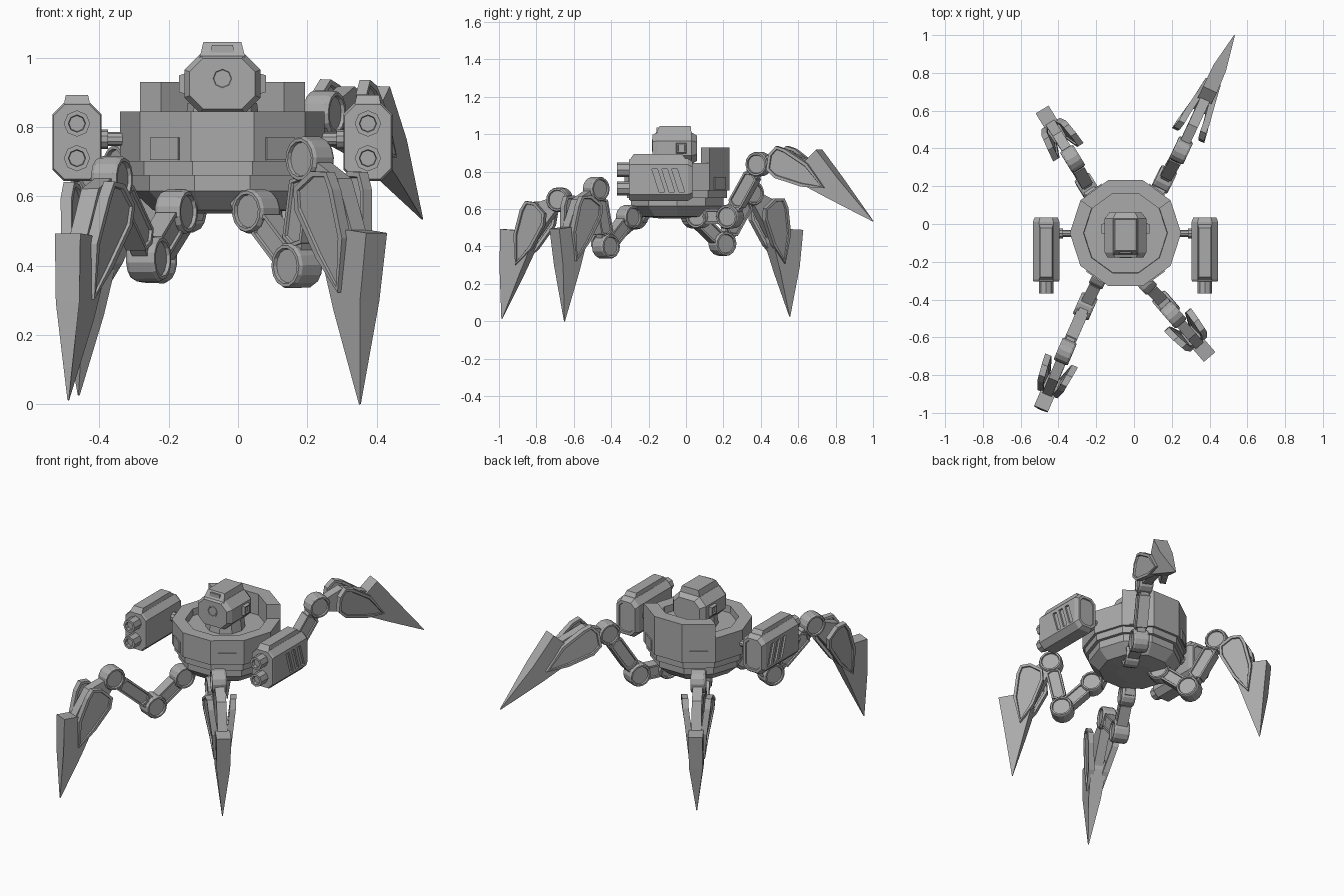
import bpy, bmesh
from math import sin, cos, pi, radians
from mathutils import Vector, Matrix

cube = bpy.data.objects.get("Cube")
if cube:
    bpy.data.objects.remove(cube)

grey = bpy.data.materials.new("plain grey")
grey.use_nodes = True
grey.diffuse_color = (0.4, 0.4, 0.4, 1)
grey.node_tree.nodes["Principled BSDF"].inputs["Base Color"].default_value = (0.4, 0.4, 0.4, 1)

CX, CY = -0.045, -0.048
CENTRE = Matrix.Translation((CX, CY, 0))


def loft(name, rings, frame=Matrix(), inset=0, depth=0.008, ends=(0, 1)):
    """Skin a list of point rings, cap both ends, optionally recess the caps."""
    bm = bmesh.new()
    rows = [[bm.verts.new(frame @ Vector(p)) for p in ring] for ring in rings]
    for a, b in zip(rows, rows[1:]):
        n = len(a)
        for i in range(n):
            bm.faces.new((a[i], a[(i + 1) % n], b[(i + 1) % n], b[i]))
    caps = [bm.faces.new(rows[0][::-1]), bm.faces.new(rows[-1])]
    bmesh.ops.recalc_face_normals(bm, faces=bm.faces)
    if inset:
        caps = [caps[i] for i in ends]
        bmesh.ops.inset_individual(bm, faces=caps, thickness=inset)
        bmesh.ops.inset_individual(bm, faces=caps, thickness=0.003, depth=-depth)
    mesh = bpy.data.meshes.new(name)
    bm.to_mesh(mesh)
    bm.free()
    mesh.materials.append(grey)
    obj = bpy.data.objects.new(name, mesh)
    bpy.context.collection.objects.link(obj)
    return obj


def lathe(name, profile, sides, frame):
    rings = [[(r * cos(2 * pi * i / sides), r * sin(2 * pi * i / sides), z)
              for i in range(sides)] for r, z in profile]
    return loft(name, rings, frame)


def slab(name, points, half, frame, inset=0):
    """Outline in the frame's first two axes, thickened along the third."""
    return loft(name, [[(s, t, k * half) for s, t in points] for k in (-1, 1)], frame, inset)


def octagon(w, h, c):
    return [(w, c - h), (w, h - c), (w - c, h), (c - w, h),
            (-w, h - c), (-w, c - h), (c - w, -h), (w - c, -h)]


def plane_frame(origin, target, up):
    """First axis to the target, second towards up, third sideways."""
    s = (target - origin).normalized()
    t = (up - s * up.dot(s)).normalized()
    m = Matrix((s, t, s.cross(t))).transposed().to_4x4()
    m.translation = origin
    return m


def along_y(x, z, y=0):
    """Frame whose first two axes are x and z, third runs to the front."""
    m = Matrix(((1, 0, 0), (0, 0, 1), (0, -1, 0))).transposed().to_4x4()
    m.translation = (x, y, z)
    return m


# Hull: ten-sided bowl with a recessed deck
lathe("hull", [(0.1, 0.55), (0.2, 0.56), (0.26, 0.615), (0.26, 0.66), (0.28, 0.66),
               (0.28, 0.70), (0.295, 0.70), (0.295, 0.845), (0.222, 0.845),
               (0.22, 0.805)], 10, CENTRE)

# Raised wall around the back three facets
wall = []
for deg in (36, 72, 108, 144):
    c, s = cos(radians(deg)), sin(radians(deg))
    wall.append([(r * c, r * s, z) for r, z in
                 ((0.22, 0.8), (0.295, 0.8), (0.295, 0.93), (0.22, 0.93))])
loft("back_wall", wall, CENTRE)

# Thin access panels on the hull facets
for deg in (-126, -54, 54, 126):
    turn = CENTRE @ Matrix.Rotation(radians(deg), 4, 'Z')
    loft("hull_panel", [[(x, y, z) for y, z in ((-0.05, 0.705), (0.05, 0.705), (0.05, 0.77),
                                                (-0.05, 0.77))] for x in (0.278, 0.287)], turn)

# Head: bevelled octagonal block with lens, cap and side sensors
head = along_y(CX, 0.925)
loft("head", [[(x * k, z * k, -y) for x, z in octagon(0.11, 0.085, 0.045)]
              for y, k in ((0.06, 0.78), (0.03, 1), (-0.15, 1), (-0.178, 0.86))], head)
lathe("head_neck", [(0.11, 0.79), (0.1, 0.87)], 10, Matrix.Translation((CX, -0.055, 0)))
lathe("head_lens", [(0.033, 0.17), (0.033, 0.181), (0.027, 0.181), (0.025, 0.179)], 8,
      along_y(CX, 0.94))
loft("head_cap", [[(CX + sx * w, y, z) for sx, y in ((-1, y0), (1, y0), (1, y1), (-1, y1))]
                  for z, w, y0, y1 in ((1.0, 0.066, -0.165, 0.03),
                                       (1.045, 0.055, -0.14, 0.025))])
slab("head_cap_window", [(-0.035, 0), (0.035, 0), (0.03, 0.022), (-0.03, 0.022)], 0.005,
     along_y(CX, 1.015, -0.152))
for side in (-1, 1):
    loft("head_sensor", [[(CX + side * x, -0.025 + a * k, 0.925 + b * k) for a, b in
                          ((-1, -1), (1, -1), (1, 1), (-1, 1))]
                         for x, k in ((0.1, 0.032), (0.126, 0.024))], inset=0.008)

# Weapon pods on both sides
for side in (-1, 1):
    px = CX + side * 0.42
    pod = along_y(px, 0.757)
    body = loft("pod", [[(x * k, z * k, -y) for x, z in octagon(0.071, 0.113, 0.033)]
                        for y, k in ((0.035, 0.86), (0.01, 1), (-0.295, 1), (-0.305, 0.95))],
                pod, inset=0.016, depth=0.006, ends=(0,))
    loft("pod_cap", [[(px + sx * w, y, z) for sx, y in ((-1, y0), (1, y0), (1, y1), (-1, y1))]
                     for z, w, y0, y1 in ((0.865, 0.038, -0.3, 0.0),
                                          (0.893, 0.032, -0.28, -0.02))])
    for z in (0.71, 0.81):
        lathe("pod_barrel", [(0.038, 0.29), (0.038, 0.368), (0.025, 0.368), (0.023, 0.35)],
              8, along_y(px, z))
    # slanted vents cut in the outer face
    for i in range(3):
        y = -0.183 + 0.053 * i
        vent = loft("vent_cutter", [[(px + side * x, y + a, z) for a, z in
                                     ((0, 0.815), (0.03, 0.815), (0.07, 0.69), (0.04, 0.69))]
                                    for x in (0.06, 0.09)])
        vent.hide_render = True
        vent.hide_viewport = True
        cut = body.modifiers.new("vent", 'BOOLEAN')
        cut.object = vent
        cut.solver = 'EXACT'
    axle = Matrix.Translation((CX, -0.05, 0.765)) @ Matrix.Rotation(side * pi / 2, 4, 'Y')
    lathe("pod_axle", [(0.02, 0.25), (0.02, 0.36)], 10, axle)
    lathe("pod_axle_collar", [(0.028, 0.33), (0.028, 0.355)], 10, axle)


# Legs
def joint(name, frame, r, h):
    lathe(name, [(r * 0.74, 0.01 - h), (r * 0.78, -h), (r * 0.92, -h), (r, 0.01 - h),
                 (r, h - 0.01), (r * 0.92, h), (r * 0.78, h), (r * 0.74, h - 0.01)], 14, frame)


def link(name, frame, length, h, w):
    slab(name, [(0, -h), (length, -h), (length, h), (0, h)], w, frame)
    a, b = 0.24 * length, 0.78 * length
    slab(name + "_shell", [(a, -h * 1.15), (b, -h * 1.15), (b + 0.02, 0), (b, h * 1.15),
                           (a, h * 1.15), (a - 0.02, 0)], w + 0.008, frame, 0.012)


def leg(name, hip, elbow, knee, tip):
    hip, elbow, knee, tip = map(Vector, (hip, elbow, knee, tip))
    out = Vector((tip.x - hip.x, tip.y - hip.y, 0)).normalized()
    up = Vector((0, 0, 1))
    thigh = plane_frame(hip, elbow, up)
    shin = plane_frame(elbow, knee, -out)
    claw = plane_frame(knee, tip, out + up)
    reach = (tip - knee).length

    # hip bracket, links and round joints
    bracket = plane_frame(hip, hip - out, up)
    slab(name + "_hip_bracket", [(0, -0.03), (0.06, -0.03), (0.1, 0.06), (0.02, 0.06)],
         0.026, bracket)
    link(name + "_thigh", thigh, (elbow - hip).length, 0.034, 0.024)
    link(name + "_shin", shin, (knee - elbow).length, 0.036, 0.024)
    joint(name + "_hip_joint", thigh, 0.064, 0.04)
    joint(name + "_elbow_joint", shin, 0.066, 0.045)
    joint(name + "_knee_joint", claw, 0.066, 0.04)

    # spine of the claw
    slab(name + "_claw_spine", [(-0.02, -0.03), (0.09, -0.01), (0.3, 0.03), (0.32, 0.15),
                                (0.1, 0.13), (0.03, 0.06)], 0.027, claw)
    # blade with its heel spur, tapering to the tip
    edge = [(0.23, 0.04, 0.035), (0.26, 0.145, 0.04), (0.292, 0.218, 0.04),
            (0.47, 0.13, 0.037), (reach, 0.002, 0.002), (reach, -0.002, 0.002),
            (0.46, 0.008, 0.035), (0.29, 0.015, 0.046)]
    loft(name + "_blade", [[(s, t, k * w) for s, t, w in edge] for k in (-1, 1)], claw)
    # splayed cheek plates beside the spine
    cheek = [(0.065, 0.09, 0.078), (0.085, 0.145, 0.07), (0.14, 0.152, 0.066),
             (0.28, 0.13, 0.047), (0.42, 0.05, 0.034), (0.3, 0.005, 0.05),
             (0.15, -0.012, 0.078), (0.09, 0.01, 0.084)]
    for side in (-1, 1):
        loft(name + "_cheek", [[(s, t, side * (w + o)) for s, t, w in cheek]
                               for o in (-0.024, 0.01)], claw, inset=0.016)


leg("front_right_leg", (-0.178, -0.275, 0.555), (-0.258, -0.435, 0.42),
    (-0.364, -0.675, 0.65), (-0.49, -0.985, 0.012))
leg("front_left_leg", (0.052, -0.305, 0.557), (0.17, -0.428, 0.4),
    (0.207, -0.48, 0.707), (0.352, -0.65, 0.0))
leg("back_right_leg", (-0.155, 0.045, 0.56), (-0.245, 0.195, 0.415),
    (-0.325, 0.345, 0.685), (-0.46, 0.555, 0.025))
leg("back_left_leg", (0.08, 0.07, 0.56), (0.16, 0.235, 0.56),
    (0.25, 0.39, 0.84), (0.532, 1.0, 0.535))
